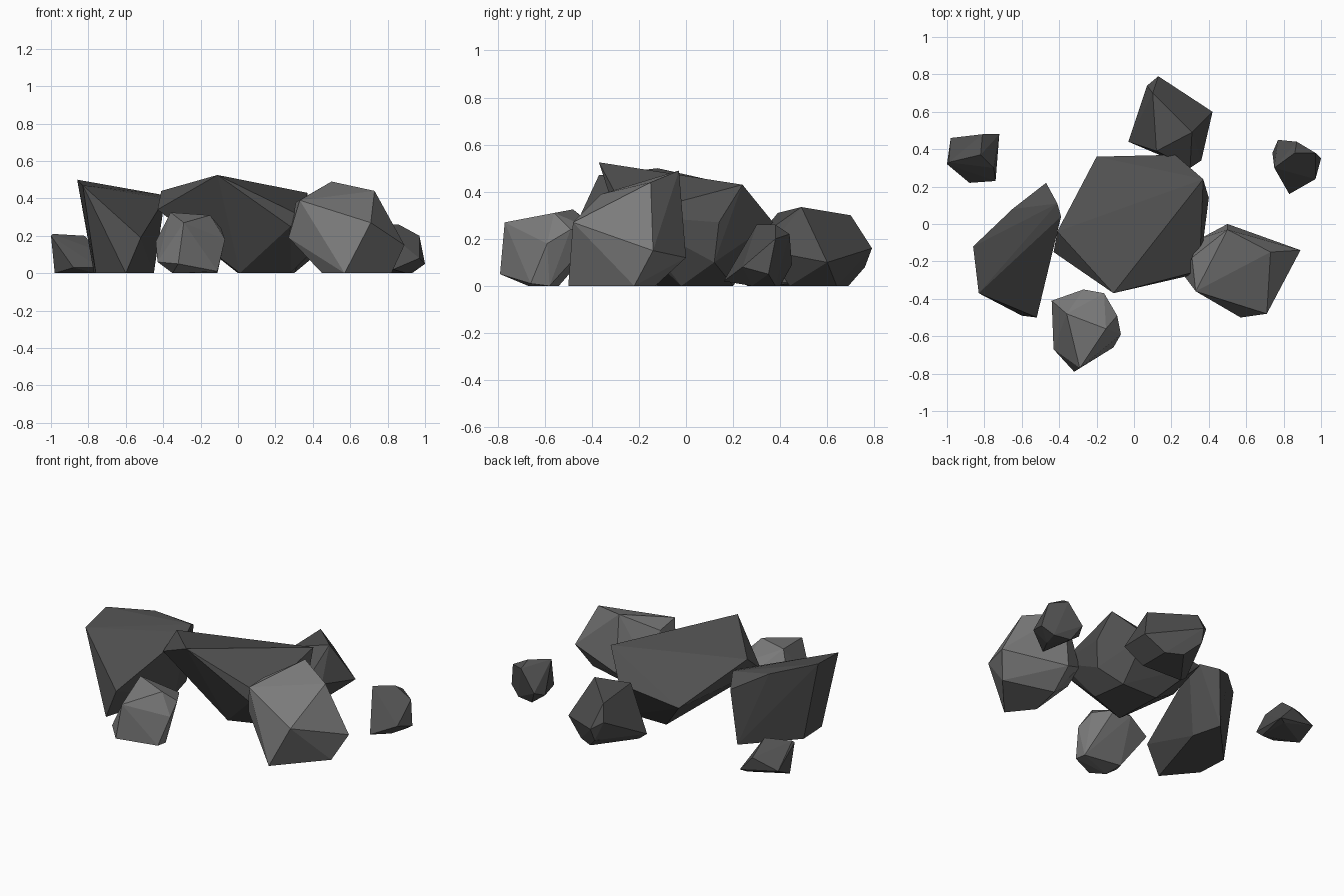
import bpy, bmesh, math


def grey(name, v):
    m = bpy.data.materials.new(name)
    m.diffuse_color = (v, v, v, 1)
    return m


dark, light = grey("dark_stone", 0.08), grey("light_stone", 0.2)


def rock(name, corners, mat):
    """Faceted boulder: convex hull around a few corner points."""
    bm = bmesh.new()
    for c in corners:
        bm.verts.new(c)
    bmesh.ops.convex_hull(bm, input=bm.verts)
    loose = [v for v in bm.verts if not v.link_faces]
    bmesh.ops.delete(bm, geom=loose, context='VERTS')
    bmesh.ops.dissolve_limit(bm, angle_limit=math.radians(4),
                             verts=bm.verts, edges=bm.edges)
    bmesh.ops.recalc_face_normals(bm, faces=bm.faces)
    me = bpy.data.meshes.new(name)
    bm.to_mesh(me)
    bm.free()
    me.materials.append(mat)
    ob = bpy.data.objects.new(name, me)
    bpy.context.collection.objects.link(ob)


# large boulder in the middle, undercut towards the ground
rock("centre_boulder", [
    (-.11, -.37, .525), (-.41, -.04, .44), (.37, .24, .43), (-.2, .36, .22),
    (.22, .37, .27), (-.43, -.15, .34), (.4, .14, .27), (.35, -.25, .3),
    (.28, -.28, .25), (.01, -.12, 0), (.28, -.02, 0), (.25, .2, 0),
    (0, .2, 0), (.38, .12, .1)], dark)

# boulder at the back
rock("back_boulder", [
    (.13, .79, .16), (.1, .7, .3), (.07, .74, .2), (-.03, .44, .04),
    (.12, .39, .31), (.31, .49, .335), (.42, .6, .1), (.36, .34, .15),
    (.3, .3, .2), (.12, .76, .08), (.2, .69, 0), (.3, .64, 0),
    (.3, .44, 0), (.02, .45, 0)], dark)

# light boulder on the right
rock("right_boulder", [
    (.5, -.03, .49), (.73, -.15, .44), (.89, -.14, .15), (.71, -.48, .27),
    (.57, -.5, 0), (.33, -.36, .39), (.27, -.28, .19), (.45, -.35, 0),
    (.82, -.22, 0), (.5, 0, .12), (.5, -.13, 0), (.31, -.18, .38),
    (.35, -.08, .2)], light)

# tall slab on the left
rock("left_slab", [
    (-.86, -.12, .5), (-.83, -.37, .47), (-.52, -.5, .19), (-.41, .11, .42),
    (-.39, .04, .4), (-.65, .08, .455), (-.47, .22, .36), (-.77, -.1, 0),
    (-.76, -.3, 0), (-.6, -.49, 0), (-.45, 0, 0), (-.5, .19, 0)], dark)

# light rounded rock in front
rock("front_rock", [
    (-.36, -.48, .325), (-.15, -.56, .31), (-.29, -.77, .27),
    (-.44, -.41, .17), (-.27, -.35, .22), (-.16, -.37, .23),
    (-.09, -.49, .24), (-.07, -.59, .18), (-.32, -.79, .05),
    (-.43, -.67, .06), (-.11, -.66, .01), (-.11, -.58, 0), (-.35, -.67, 0),
    (-.35, -.54, 0)], light)

# small stones at both sides
rock("right_stone", [
    (.86, .38, .26), (.97, .38, .2), (1, .35, .05), (.97, .24, .08),
    (.83, .16, .02), (.75, .3, .26), (.74, .38, .06), (.77, .45, .09),
    (.87, .44, .22), (.9, .28, 0), (.82, .4, 0), (.93, .38, 0)], dark)
rock("left_stone", [
    (-.99, .33, .21), (-.82, .37, .2), (-.75, .3, .12), (-.74, .23, .03),
    (-.88, .22, .03), (-1, .32, .2), (-.98, .46, .06), (-.81, .48, .11),
    (-.72, .48, .01), (-.98, .34, 0), (-.76, .26, 0), (-.76, .46, 0)], dark)
